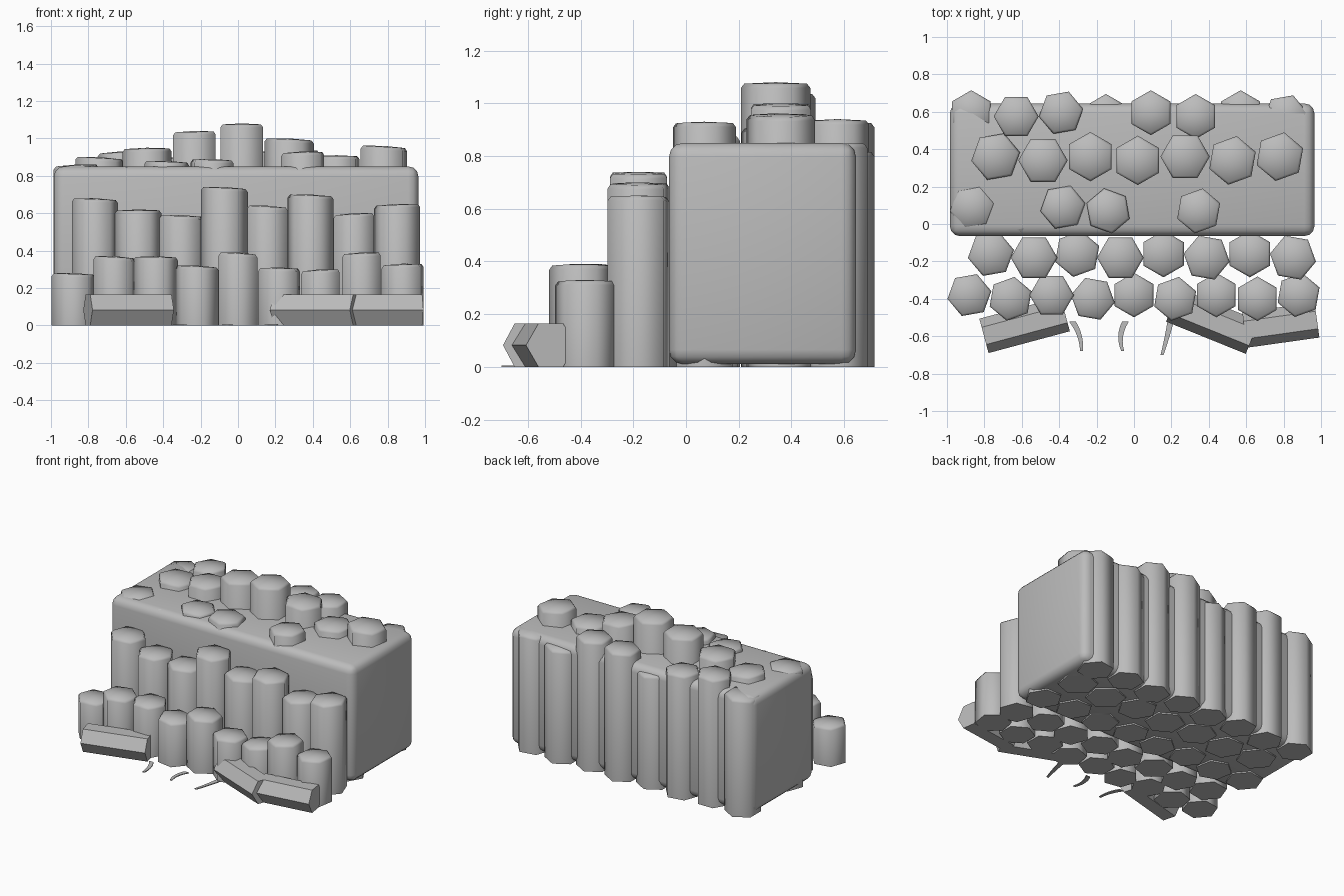
import bpy, bmesh, math, random
from mathutils import Matrix, Vector

default_cube = bpy.data.objects.get("Cube")
if default_cube:
    bpy.data.objects.remove(default_cube)

random.seed(4)
SIDES = 6

stone_colour = (0.5, 0.5, 0.5, 1)
stone = bpy.data.materials.new("grey_stone")
stone.use_nodes = True
stone.diffuse_color = stone_colour
stone.node_tree.nodes["Principled BSDF"].inputs["Base Color"].default_value = stone_colour


def add_object(name, bm):
    """Turn a finished bmesh into a stone object."""
    bmesh.ops.recalc_face_normals(bm, faces=bm.faces)
    mesh = bpy.data.meshes.new(name)
    bm.to_mesh(mesh)
    bm.free()
    mesh.materials.append(stone)
    obj = bpy.data.objects.new(name, mesh)
    bpy.context.collection.objects.link(obj)
    return obj


def smooth(obj, degrees):
    bpy.ops.object.select_all(action="DESELECT")
    obj.select_set(True)
    bpy.context.view_layer.objects.active = obj
    bpy.ops.object.shade_smooth_by_angle(angle=math.radians(degrees))


def add_ring(bm, centre, radius, turn, lean):
    """Hexagonal ring of vertices that rises sideways by the lean."""
    ring = []
    for side in range(SIDES):
        angle = turn + side * math.tau / SIDES
        dx, dy = radius * math.cos(angle), radius * math.sin(angle)
        ring.append(bm.verts.new(centre + Vector((dx, dy, lean * dx))))
    return ring


def column(name, x, y, radius, height, turn):
    """Upright stone column with a worn shoulder and a domed, tilted top."""
    bm = bmesh.new()
    shoulder = 0.022
    lean = random.uniform(-0.07, 0.07)
    base = add_ring(bm, Vector((x, y, 0)), radius, turn, 0)
    edge = add_ring(bm, Vector((x, y, height - shoulder)), radius, turn, lean)
    rim = add_ring(bm, Vector((x, y, height - shoulder / 4)), radius * 0.9, turn, lean)
    peak = bm.verts.new((x, y, height))
    bm.faces.new(base)
    for i in range(SIDES):
        j = (i + 1) % SIDES
        bm.faces.new((base[i], base[j], edge[j], edge[i]))
        bm.faces.new((edge[i], edge[j], rim[j], rim[i]))
        bm.faces.new((rim[i], rim[j], peak))
    smooth(add_object(name, bm), 65)


def column_row(name, first_x, last_x, y, radius, heights, turns):
    """Evenly spaced columns; heights in hundredths, turns in tens of degrees."""
    spacing = (last_x - first_x) / (len(heights) - 1)
    for i, (height, turn) in enumerate(zip(heights, turns)):
        stagger = 0.01 if i % 2 == 0 else -0.01
        column(f"{name}_{i + 1}", first_x + i * spacing, y + stagger,
               radius, height / 100, math.radians(turn * 10))


# Rows of columns, from the low front to the back
column_row("front_column", -0.88, 0.88, -0.39, 0.119,
           [28, 37, 37, 32, 39, 31, 30, 39, 33], [1, 2, 0, 5, 3, 2, 3, 3, 2])
column_row("second_column", -0.765, 0.85, -0.17, 0.125,
           [68, 62, 59, 74, 64, 70, 60, 65], [1, 0, 2, 0, 3, 5, 3, 5])
column_row("middle_column", -0.865, 0.83, 0.08, 0.122,
           [86, 85, 88, 89, 80, 93, 80, 80], [1, 4, 1, 4, 0, 2, 0, 0])
column_row("tall_column", -0.74, 0.78, 0.35, 0.132,
           [90, 95, 104, 108, 100, 91, 96], [1, 0, 3, 3, 0, 2, 2])
column_row("back_column", -0.87, 0.81, 0.585, 0.12,
           [85, 93, 90, 82, 93, 94, 82, 85], [3, 0, 1, 3, 3, 3, 3, 1])

# Rounded rock mass that the rear columns are set into
bm = bmesh.new()
bmesh.ops.create_cube(bm, size=1)
bmesh.ops.scale(bm, vec=(1.95, 0.71, 0.84), verts=bm.verts)
bmesh.ops.translate(bm, vec=(-0.01, 0.29, 0.43), verts=bm.verts)
bmesh.ops.bevel(bm, geom=list(bm.edges), offset=0.055, segments=3,
                profile=0.5, affect="EDGES")
smooth(add_object("rock_mass", bm), 40)


def fallen_column(name, x, y, length, heading):
    """Broken column lying with one flat side on the ground."""
    radius = 0.095
    resting_height = radius * math.cos(math.pi / SIDES)
    place = (Matrix.Translation((x, y, resting_height))
             @ Matrix.Rotation(math.radians(heading), 4, "Z")
             @ Matrix.Rotation(math.pi / 2, 4, "Y"))
    bm = bmesh.new()
    bmesh.ops.create_cone(bm, cap_ends=True, segments=SIDES, radius1=radius,
                          radius2=radius, depth=length, matrix=place)
    add_object(name, bm)


fallen_column("fallen_column_right", -0.585, -0.54, 0.45, 15)
fallen_column("fallen_column_middle", 0.42, -0.52, 0.46, -22)
fallen_column("fallen_column_left", 0.785, -0.54, 0.39, 8)


def ground_strand(name, start, bend, end):
    """Thin curved sliver lying on the ground, narrowing towards its front end."""
    start, bend, end = Vector(start), Vector(bend), Vector(end)
    bm = bmesh.new()
    pairs = []
    steps = 6
    for i in range(steps + 1):
        t = i / steps
        centre = start.lerp(bend, t).lerp(bend.lerp(end, t), t)
        half_width = 0.018 - 0.01 * t
        pairs.append([bm.verts.new((centre.x + side * half_width, centre.y, 0))
                      for side in (-1, 1)])
    for near, far in zip(pairs, pairs[1:]):
        bm.faces.new((near[0], far[0], far[1], near[1]))
    raised = bmesh.ops.extrude_face_region(bm, geom=list(bm.faces), use_keep_orig=True)
    top = [item for item in raised["geom"] if isinstance(item, bmesh.types.BMVert)]
    bmesh.ops.translate(bm, vec=(0, 0, 0.006), verts=top)
    add_object(name, bm)


ground_strand("ground_strand_right", (-0.33, -0.52), (-0.28, -0.59), (-0.28, -0.68))
ground_strand("ground_strand_middle", (-0.045, -0.52), (-0.09, -0.6), (-0.06, -0.68))
ground_strand("ground_strand_left", (0.2, -0.5), (0.18, -0.6), (0.15, -0.7))
